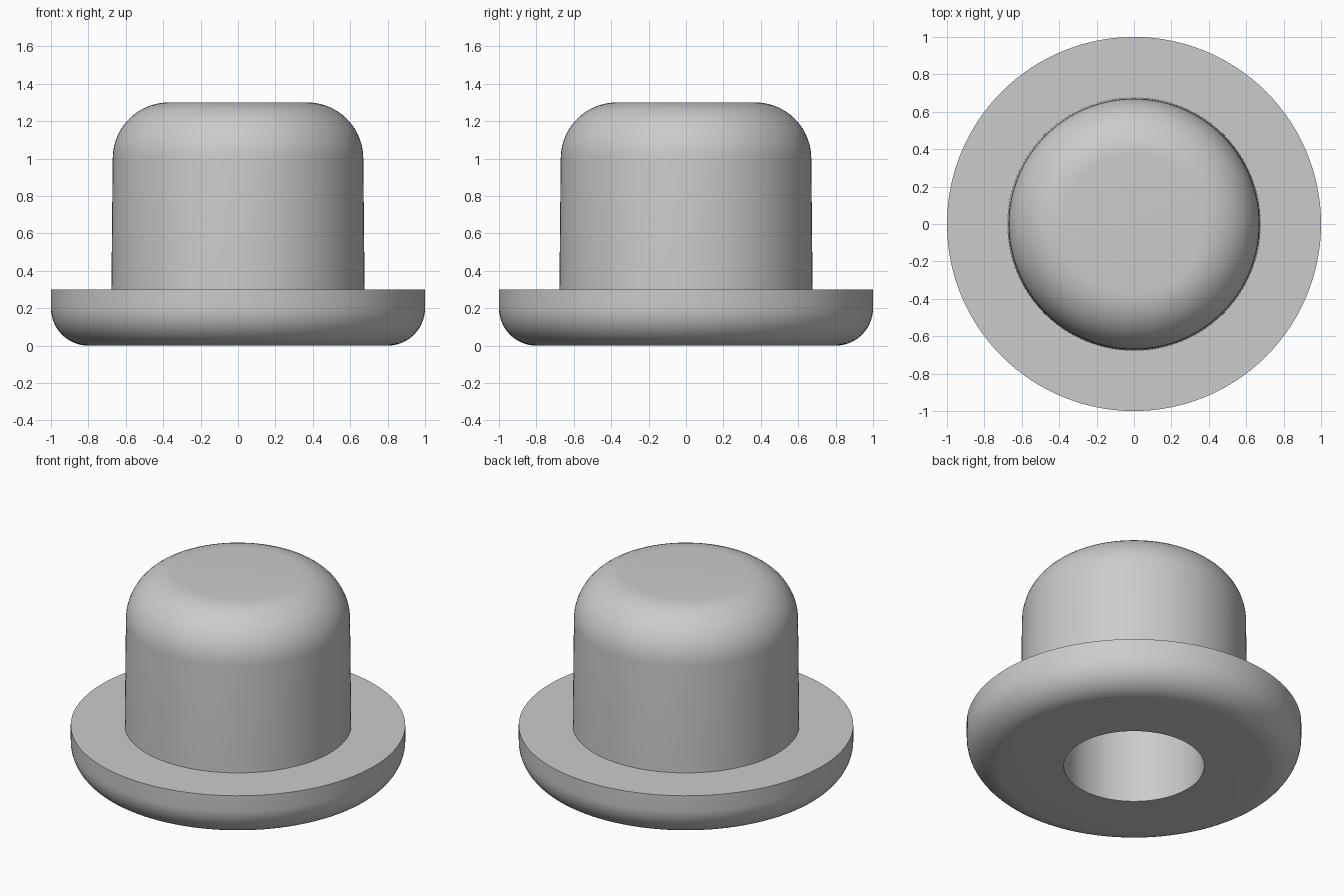
import bpy, bmesh
from math import cos, sin, pi, radians

default = bpy.data.objects.get("Cube")
if default:
    bpy.data.objects.remove(default, do_unlink=True)

grey = bpy.data.materials.new("plain grey")
grey.use_nodes = True
grey.diffuse_color = (0.6, 0.6, 0.6, 1)
grey.node_tree.nodes["Principled BSDF"].inputs["Base Color"].default_value = (0.6, 0.6, 0.6, 1)


def arc(cx, cz, radius, start, end, steps=14):
    """Points of a fillet, angles in degrees."""
    angles = [radians(start + (end - start) * i / steps) for i in range(steps + 1)]
    return [(cx + radius * cos(a), cz + radius * sin(a)) for a in angles]


def revolve(name, profile, steps=128):
    """Turn a (radius, height) profile around the z axis."""
    bm = bmesh.new()
    verts = [bm.verts.new((r, 0, z)) for r, z in profile]
    edges = [bm.edges.new(pair) for pair in zip(verts, verts[1:])]
    bmesh.ops.spin(bm, geom=verts + edges, cent=(0, 0, 0), axis=(0, 0, 1),
                   angle=2 * pi, steps=steps)
    bmesh.ops.remove_doubles(bm, verts=bm.verts, dist=0.0001)
    bmesh.ops.recalc_face_normals(bm, faces=bm.faces)
    mesh = bpy.data.meshes.new(name)
    bm.to_mesh(mesh)
    bm.free()
    mesh.materials.append(grey)
    obj = bpy.data.objects.new(name, mesh)
    bpy.context.collection.objects.link(obj)
    bpy.ops.object.select_all(action="DESELECT")
    obj.select_set(True)
    bpy.context.view_layer.objects.active = obj
    bpy.ops.object.shade_smooth_by_angle(angle=radians(30))
    return obj


# Blind bore, rounded flange, then the slightly tapered domed plug
bore = [(0, 1.0), (0.42, 1.0), (0.42, 0)]
flange = arc(0.8, 0.2, 0.2, -90, 0) + [(1.0, 0.3)]
plug = [(0.677, 0.3)] + arc(0.37, 1.0, 0.3, 0, 90) + [(0, 1.3)]
revolve("flanged_plug", bore + flange + plug)
